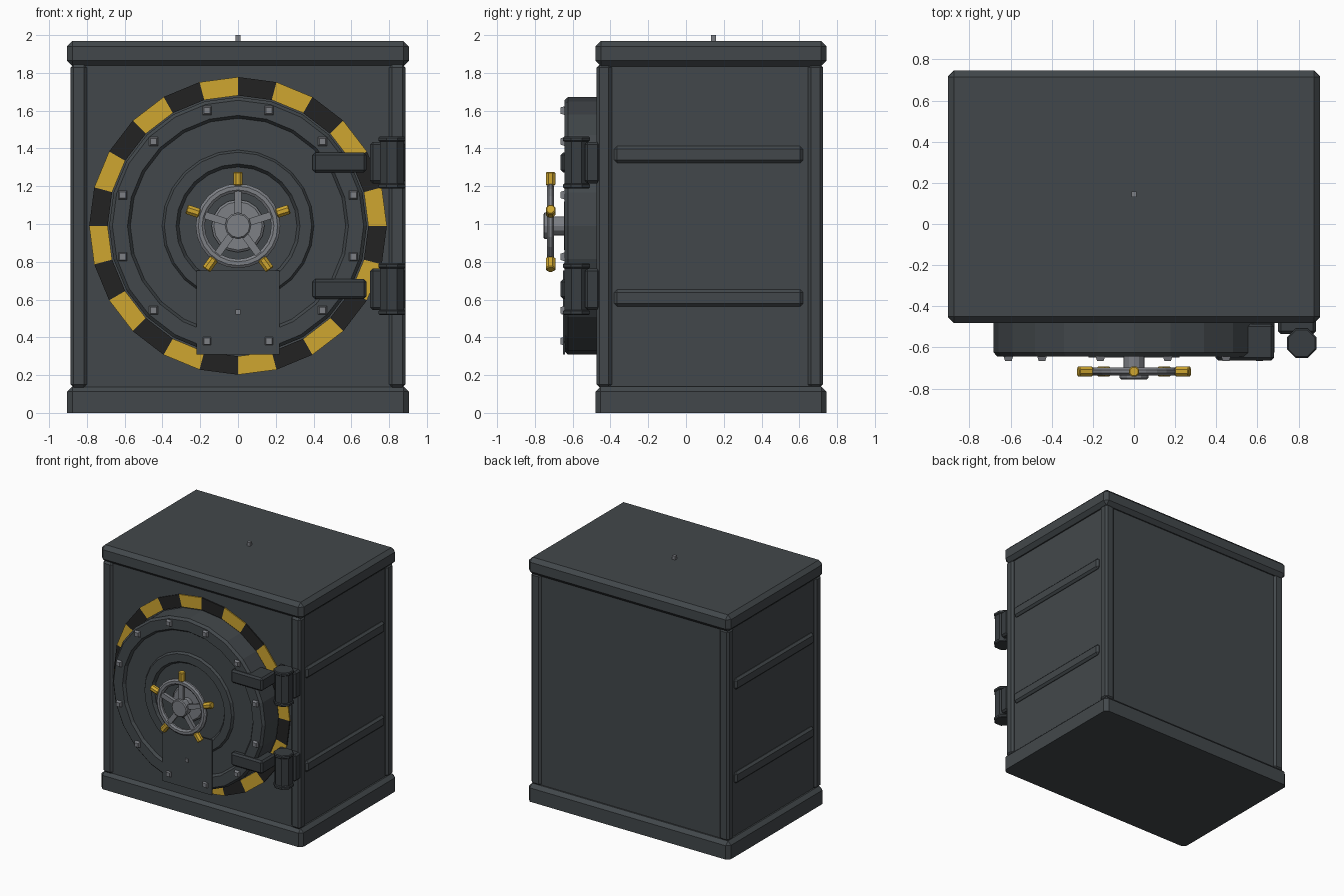
import bpy, bmesh
from math import cos, sin, pi, radians
from mathutils import Matrix, Vector

cube = bpy.data.objects.get("Cube")
if cube:
    bpy.data.objects.remove(cube)

CZ = 0.99  # height of the door axis


def material(name, rgb):
    m = bpy.data.materials.new(name)
    m.use_nodes = True
    m.diffuse_color = (*rgb, 1)
    m.node_tree.nodes["Principled BSDF"].inputs["Base Color"].default_value = (*rgb, 1)
    return m


STEEL = material("dark steel", (0.055, 0.064, 0.070))
HINGE = material("hinge iron", (0.040, 0.047, 0.052))
GREY = material("light grey metal", (0.205, 0.215, 0.235))
YELLOW = material("warning yellow", (0.62, 0.38, 0.03))
BLACK = material("warning black", (0.016, 0.016, 0.016))


def finish(name, bm, *mats):
    bmesh.ops.recalc_face_normals(bm, faces=bm.faces)
    mesh = bpy.data.meshes.new(name)
    bm.to_mesh(mesh)
    bm.free()
    for m in mats:
        mesh.materials.append(m)
    ob = bpy.data.objects.new(name, mesh)
    bpy.context.collection.objects.link(ob)
    return ob


def box(name, lo, hi, mat, bevel=0.0, flat_bottom=False, turn=None):
    """Chamfered box between two corners, optionally transformed by a matrix."""
    lo, hi = Vector(lo), Vector(hi)
    bm = bmesh.new()
    bmesh.ops.create_cube(bm, size=1)
    for v in bm.verts:
        v.co = (lo + hi) / 2 + v.co * (hi - lo)
    if bevel:
        edges = [e for e in bm.edges
                 if not (flat_bottom and all(v.co.z < lo.z + 0.001 for v in e.verts))]
        bmesh.ops.bevel(bm, geom=edges, offset=bevel, segments=1, affect='EDGES')
    if turn:
        bm.transform(turn)
    return finish(name, bm, mat)


def prism(name, r, length, sides, mat, place, bevel=0.0):
    """Prism along local z, flat side facing local x, placed by a matrix."""
    bm = bmesh.new()
    bmesh.ops.create_cone(bm, cap_ends=True, segments=sides, radius1=r, radius2=r, depth=length,
                          matrix=Matrix.Rotation(pi / sides, 4, 'Z'))
    if bevel:
        caps = [e for e in bm.edges if abs(e.verts[0].co.z - e.verts[1].co.z) < 0.001]
        bmesh.ops.bevel(bm, geom=caps, offset=bevel, segments=1, affect='EDGES')
    bm.transform(place)
    return finish(name, bm, mat)


def lathe(name, profile, sides, mats, closed=False, rule=None):
    """Revolve (radius, y) points about the door axis."""
    bm = bmesh.new()
    rings = [[bm.verts.new((r * cos(2 * pi * i / sides), y, CZ + r * sin(2 * pi * i / sides)))
              for r, y in profile] for i in range(sides)]
    count = len(profile)
    for i in range(sides):
        a, b = rings[i], rings[(i + 1) % sides]
        for j in range(count if closed else count - 1):
            k = (j + 1) % count
            f = bm.faces.new((a[j], a[k], b[k], b[j]))
            f.material_index = rule(i) if rule else 0
    bmesh.ops.remove_doubles(bm, verts=bm.verts, dist=0.0001)
    return finish(name, bm, *mats)


# Cabinet: base, lid, body and corner posts
box("base_plinth", (-0.905, -0.48, 0), (0.905, 0.745, 0.14), STEEL, 0.028, True)
box("top_slab", (-0.905, -0.48, 1.835), (0.905, 0.745, 1.97), STEEL, 0.03)
box("cabinet_body", (-0.865, -0.455, 0.1), (0.865, 0.705, 1.9), STEEL)
box("top_pin", (-0.013, 0.132, 1.96), (0.013, 0.158, 2.0), GREY)
for side, sx in (("left", 1), ("right", -1)):
    for end, y0, y1 in (("front", -0.473, -0.393), ("back", 0.645, 0.725)):
        xs = sorted((sx * 0.80, sx * 0.886))
        box(f"{end}_{side}_post", (xs[0], y0, 0.135), (xs[1], y1, 1.845), STEEL, 0.016)
    for level, z in (("lower", 0.608), ("upper", 1.367)):
        xs = sorted((sx * 0.84, sx * 0.886))
        box(f"{level}_{side}_side_rib", (xs[0], -0.38, z - 0.045), (xs[1], 0.62, z + 0.045),
            STEEL, 0.016)

# Striped warning ring around the door
lathe("warning_ring", [(0.69, -0.45), (0.69, -0.464), (0.788, -0.464), (0.788, -0.45)], 24,
      (YELLOW, BLACK), closed=True, rule=lambda i: i % 2)

# Round door with a raised rim, sunken face and raised centre ring
lathe("round_door", [(0.682, -0.44), (0.682, -0.625), (0.665, -0.643), (0.585, -0.643),
                     (0.570, -0.622), (0.402, -0.622), (0.390, -0.640), (0.328, -0.640),
                     (0.312, -0.618), (0, -0.618)], 24, (STEEL,))

# Rim bolts
for i in range(12):
    a = radians(15 + 30 * i)
    bm = bmesh.new()
    bmesh.ops.create_cone(bm, cap_ends=True, segments=4, radius1=0.041, radius2=0.023, depth=0.04,
                          matrix=Matrix.Rotation(pi / 4, 4, 'Z'))
    bm.transform(Matrix.Translation((0.632 * cos(a), -0.645, CZ + 0.632 * sin(a)))
                 @ Matrix.Rotation(pi / 2, 4, 'X'))
    finish(f"rim_bolt_{i + 1}", bm, GREY)

# Plate on the lower door
box("lower_plate", (-0.22, -0.65, 0.308), (0.22, -0.641, 0.755), STEEL)
box("plate_pin", (-0.013, -0.66, 0.522), (0.013, -0.645, 0.548), GREY)

# Hinges
for level, z in (("lower", CZ - 0.335), ("upper", CZ + 0.335)):
    box(f"{level}_hinge_arm", (0.395, -0.664, z - 0.053), (0.68, -0.485, z + 0.053), HINGE, 0.014)
    box(f"{level}_hinge_plate", (0.70, -0.535, z - 0.11), (0.885, -0.455, z + 0.11), HINGE, 0.014)
    prism(f"{level}_hinge_barrel", 0.069, 0.25, 8, HINGE, Matrix.Translation((0.815, -0.58, z)))
    for end, s in (("bottom", -1), ("top", 1)):
        prism(f"{level}_hinge_{end}_cap", 0.077, 0.027, 8, HINGE,
              Matrix.Translation((0.815, -0.58, z + s * 0.124)), 0.006)

# Hand wheel: backing disc, hub, rim, spokes and grips
lathe("wheel_backing_disc", [(0.14, -0.61), (0.14, -0.636), (0.128, -0.645), (0, -0.645)], 16,
      (GREY,))
lathe("wheel_shaft", [(0.05, -0.63), (0.05, -0.70)], 12, (GREY,))
lathe("wheel_hub", [(0, -0.70), (0.07, -0.70), (0.07, -0.748), (0.062, -0.755), (0, -0.755)], 12,
      (GREY,))
lathe("wheel_rim", [(0.20 + 0.026 * cos(pi * k / 4 + pi / 8), -0.717 + 0.02 * sin(pi * k / 4 + pi / 8))
                    for k in range(8)], 24, (GREY,), closed=True)
for i in range(5):
    turn = Matrix.Translation((0, -0.717, CZ)) @ Matrix.Rotation(2 * pi * i / 5, 4, 'Y')
    box(f"wheel_spoke_{i + 1}", (-0.019, -0.014, 0.04), (0.019, 0.014, 0.22), GREY, turn=turn)
    prism(f"wheel_grip_{i + 1}", 0.027, 0.072, 8, YELLOW,
          turn @ Matrix.Translation((0, 0, 0.25)), 0.005)
